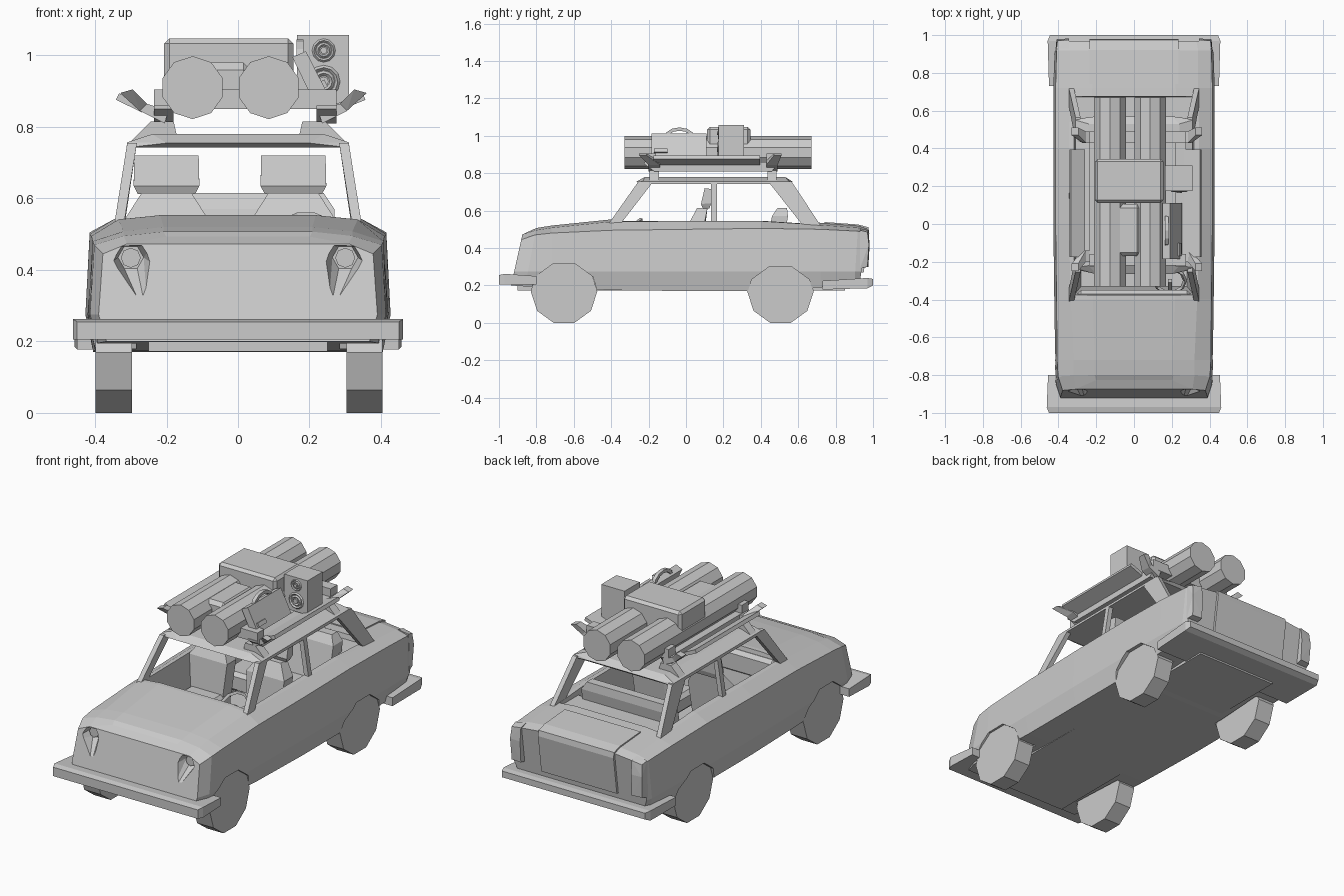
import bpy, bmesh, math
from mathutils import Vector

if "Cube" in bpy.data.objects:
    bpy.data.objects.remove(bpy.data.objects["Cube"])

grey = bpy.data.materials.new("plain grey")
grey.diffuse_color = (0.6, 0.6, 0.6, 1)
grey.use_nodes = True
grey.node_tree.nodes["Principled BSDF"].inputs["Base Color"].default_value = grey.diffuse_color


def finish(name, bm, bevel=0):
    bmesh.ops.recalc_face_normals(bm, faces=bm.faces)
    me = bpy.data.meshes.new(name)
    bm.to_mesh(me)
    bm.free()
    me.materials.append(grey)
    ob = bpy.data.objects.new(name, me)
    bpy.context.collection.objects.link(ob)
    if bevel:
        m = ob.modifiers.new("bevel", 'BEVEL')
        m.width, m.segments = bevel, 1
    return ob


def hull(name, pts, bevel=0):
    """Convex solid around points."""
    bm = bmesh.new()
    for p in pts:
        bm.verts.new(p)
    bmesh.ops.convex_hull(bm, input=bm.verts)
    bmesh.ops.delete(bm, geom=[v for v in bm.verts if not v.link_faces], context='VERTS')
    bmesh.ops.dissolve_limit(bm, angle_limit=0.01, verts=bm.verts, edges=bm.edges)
    return finish(name, bm, bevel)


def prism(name, axis, poly, lo, hi, bevel=0):
    """Polygon extruded along one axis."""
    put = {'x': lambda a, b, c: (c, a, b), 'y': lambda a, b, c: (a, c, b),
           'z': lambda a, b, c: (a, b, c)}[axis]
    bm = bmesh.new()
    ends = [[bm.verts.new(put(a, b, c)) for a, b in poly] for c in (lo, hi)]
    bm.faces.new(ends[0])
    bm.faces.new(ends[1])
    n = len(poly)
    for i in range(n):
        j = (i + 1) % n
        bm.faces.new((ends[0][i], ends[0][j], ends[1][j], ends[1][i]))
    return finish(name, bm, bevel)


def box(name, x0, x1, y0, y1, z0, z1, bevel=0):
    return prism(name, 'z', [(x0, y0), (x1, y0), (x1, y1), (x0, y1)], z0, z1, bevel)


def ngon(a, b, r, n, phase=0):
    return [(a + r * math.cos(math.radians(phase) + math.tau * i / n),
             b + r * math.sin(math.radians(phase) + math.tau * i / n)) for i in range(n)]


def beam(name, p, q, w, h):
    """Bar from p to q, w wide along y and h thick across."""
    p, q = Vector(p), Vector(q)
    u = Vector((0, w / 2, 0))
    v = (q - p).cross(u).normalized() * h / 2
    return hull(name, [e + i * u + j * v for e in (p, q) for i in (-1, 1) for j in (-1, 1)])


# Body: lofted half sections (y low, y top, bottom z, shoulder x, z, top x, z)
sections = [(-.935, -.872, .20, .378, .445, .31, .485), (-.86, -.80, .195, .402, .47, .32, .507),
            (-.72, -.72, .19, .407, .48, .32, .52),
            (-.40, -.40, .175, .41, .495, .335, .553), (0, 0, .17, .415, .50, .345, .555),
            (.40, .40, .17, .415, .505, .345, .555), (.72, .72, .19, .415, .50, .34, .535),
            (.90, .92, .20, .41, .49, .34, .52), (.93, .97, .22, .40, .48, .33, .505)]
bm = bmesh.new()
rings = []
for k, (yl, yt, zb, xs, zs, xt, zt) in enumerate(sections):
    half = [(xs - .01, zb), (xs + .012, .275), (xs, zs), (xt, zt - .012), (xt * .65, zt)]
    ring = []
    for x, z in half:
        y = yl + (yt - yl) * (z - zb) / (zt - zb)
        if k == 0 and z == zt:
            y += .045
        ring.append((x, y, z + (.008 if k == 0 and z == zt else 0)))
    ring += [(-x, y, z) for x, y, z in reversed(ring)]
    rings.append([bm.verts.new(p) for p in ring])
for a, b in zip(rings, rings[1:]):
    for i in range(10):
        j = (i + 1) % 10
        bm.faces.new((a[i], a[j], b[j], b[i]))
for r in (rings[0], rings[-1]):
    for i in range(4):
        bm.faces.new((r[i], r[i + 1], r[8 - i], r[9 - i]))
body = finish("car_body", bm)

# Cutters: cabin, wheel arches and headlight pockets
cutters = [hull("cabin_cutter", [(s * x, y, z) for s in (-1, 1) for x, y, z in
           ((.28, -.33, .21), (.28, .62, .21), (.325, -.385, .62), (.325, .69, .62))])]
for s in (-1, 1):
    for y, z in ((-.652, .135), (.505, .12)):
        cutters.append(prism("arch_cutter", 'x', ngon(y, z, .19, 10, -72), s * .285, s * .6))
    front = [(.215, .40), (.235, .474), (.345, .466), (.37, .41), (.25, .25)]
    cutters.append(hull("headlight_cutter", [(s * x, -.98, z) for x, z in front] +
                        [(s * x, -.835, z) for x, z in ngon(.30, .435, .036, 6)]))
for c in cutters:
    m = body.modifiers.new("cut", 'BOOLEAN')
    m.operation, m.solver, m.object = 'DIFFERENCE', 'EXACT', c
    c.hide_render = True
bpy.context.view_layer.update()
cut = bpy.data.meshes.new_from_object(body.evaluated_get(bpy.context.evaluated_depsgraph_get()))
body.modifiers.clear()
body.data = cut
for c in cutters:
    bpy.data.objects.remove(c)

# Roof
hull("roof", [(s * x, y, z) for s in (-1, 1) for x, y, z in
     ((.312, -.24, .742), (.20, -.265, .755), (.312, .555, .742), (.31, -.23, .757),
      (.31, .55, .757), (.24, -.22, .78), (.24, .53, .78), (.2, .57, .755))])

for s in (-1, 1):
    # Roof pillars: bottom y range, top y range, bottom z
    for name, b0, b1, t0, t1, zb in (("front_pillar", -.41, -.345, -.255, -.175, .535),
                                     ("middle_pillar", .135, .165, .135, .165, .535),
                                     ("rear_pillar", .625, .72, .44, .565, .52)):
        hull(name, [(s * x, y, z) for x, y, z in
             ((.345, b0, zb), (.345, b1, zb), (.318, b0, zb), (.318, b1, zb),
              (.31, t0, .755), (.31, t1, .755), (.283, t0, .755), (.283, t1, .755))])
    # Wheels
    for name, y in (("front_wheel", -.652), ("rear_wheel", .505)):
        prism(name, 'x', ngon(y, .169, .178, 10, -72), s * .30 + .003, s * .402 + .003)
    # Headlight lens
    prism("headlight_lens", 'y', ngon(s * .30, .434, .028, 8), -.852, -.83)
    # Tail lights
    hull("tail_light", [(s * x, y, z) for x, y, z in
         ((.345, .93, .29), (.415, .93, .29), (.345, .975, .30), (.405, .97, .30),
          (.345, .982, .42), (.41, .978, .42), (.345, .93, .505), (.41, .93, .495),
          (.345, .975, .495), (.405, .97, .485))])
    # Roof rack: legs, splayed upturned arms, side planks and rails
    for y, lean in ((-.17, -.06), (.46, .03)):
        hull("rack_leg", [(s * x, y + dy, z) for dy in (-.025, .025) for x, z in
             ((.308, .752), (.17, .77), (.245, .815), (.18, .815))])
        hull("rack_arm", [(s * x + .015, y + dy, z) for x, dy, z in
             ((.21, -.03, .845), (.21, .03, .845), (.22, -.03, .81), (.22, .03, .81),
              (.29, -.03, .845), (.29, .03, .845), (.27, -.03, .865), (.27, .03, .865))])
        hull("rack_arm_tip", [(s * x + .015, y + dy, z) for x, dy, z in
             ((.27, -.03, .865), (.27, .03, .865), (.29, -.03, .845), (.29, .03, .845),
              (.31, lean - .02, .905), (.31, lean + .02, .905),
              (.345, lean - .02, .895), (.345, lean + .02, .895))])
    beam("rack_plank", (s * .265, .11, .85), (s * .345 + .008, .11, .885), .57, .02)
    prism("rack_rail", 'x', [(-.17, .81), (-.225, .85), (-.225, .86), (.49, .86),
                             (.49, .85), (.46, .81)], s * .2 + .02, s * .255 + .02)

for y in (-.19, .46):
    box("rack_crossbar", -.235, .275, y - .03, y + .03, .85, .905)

# Trunk lid plate
prism("trunk_lid", 'x', [(.74, .50), (.74, .539), (.92, .526), (.975, .511), (.98, .48),
                         (.95, .27), (.92, .27), (.92, .48)], -.235, .235)

# Bumpers
hull("front_bumper", [(s * x, y, z) for s in (-1, 1) for x, y, z in
     ((.45, -1, .205), (.45, -1, .255), (.462, -.97, .205), (.462, -.97, .262),
      (.455, -.80, .205), (.455, -.80, .25))])
hull("rear_bumper", [(s * x, y, z) for s in (-1, 1) for x, y, z in
     ((.445, 1, .20), (.445, 1, .235), (.457, .97, .185), (.457, .97, .24),
      (.45, .73, .178), (.45, .73, .225))])
box("underbody", -.25, .25, -.9, .85, .172, .21)

# Front seats
for cx in (-.2, .155):
    box("seat_cushion", cx - .11, cx + .11, -.17, .08, .27, .37, .02)
    hull("seat_back", [(cx + s * x, y, z) for s in (-1, 1) for x, y, z in
         ((.10, .0, .33), (.10, .08, .33), (.118, .02, .54), (.118, .10, .54),
          (.07, .06, .615), (.07, .115, .615))])
    hull("headrest", [(cx + s * x, y, z) for s in (-1, 1) for x, y, z in
         ((.08, .09, .612), (.08, .125, .612), (.092, .08, .635), (.092, .135, .64),
          (.09, .10, .72), (.09, .14, .715))])
# Rear bench and parcel shelf
hull("rear_bench_back", [(s * x, y, z) for s in (-1, 1) for x, y, z in
     ((.27, .40, .3), (.27, .5, .3), (.27, .46, .57), (.27, .545, .57),
      (.24, .49, .615), (.24, .54, .615))])
box("rear_bench_cushion", -.27, .27, .24, .48, .27, .38, .02)
box("parcel_shelf", -.325, .325, .51, .70, .49, .51)
# Dashboard and steering wheel
box("dashboard", -.30, .30, -.40, -.35, .40, .53, .02)
bpy.ops.mesh.primitive_torus_add(major_segments=10, minor_segments=4, major_radius=.08,
                                 minor_radius=.011, location=(.19, -.30, .505),
                                 rotation=(math.radians(38), 0, 0))
wheel = bpy.context.object
wheel.name = "steering_wheel"
wheel.data.materials.append(grey)
beam("steering_column", (.19, -.36, .43), (.19, -.30, .505), .02, .02)

# Luggage: rolls, big case, small bag
for cx in (-.127, .086):
    prism("luggage_roll", 'y', ngon(cx, .91, .088, 10, 18), -.33, .67)
box("large_case", -.207, .155, .112, .345, .87, 1.048, .015)
box("small_bag", -.105, .035, -.17, .105, .88, .98, .02)
# Leaning suitcase with handle and clasp
prism("leaning_suitcase", 'y', [(.152, .995), (.19, 1.012), (.255, .885), (.215, .865)],
      -.185, .11)
arc = [math.pi * i / 6 for i in range(7)]
prism("suitcase_handle", 'x',
      [(-.035 + .082 * math.cos(a), .99 + .055 * math.sin(a)) for a in arc] +
      [(-.035 + .062 * math.cos(a), .99 + .037 * math.sin(a)) for a in reversed(arc)],
      .163, .183)
beam("suitcase_clasp", (.236, -.135, .93), (.246, -.135, .91), .07, .012)
# Loudspeaker with ringed cones
box("loudspeaker", .165, .31, .175, .31, .865, 1.057)
for cz, r in ((.927, .046), (1.014, .033)):
    for k in (1, .6):
        bpy.ops.mesh.primitive_torus_add(major_segments=12, minor_segments=4,
                                         major_radius=r * k * .85, minor_radius=r * .15,
                                         location=(.24, .175, cz),
                                         rotation=(math.pi / 2, 0, 0))
        bpy.context.object.name = "speaker_ring"
        bpy.context.object.data.materials.append(grey)
    prism("speaker_cone", 'y', ngon(.24, cz, r * .3, 8), .165, .18)
